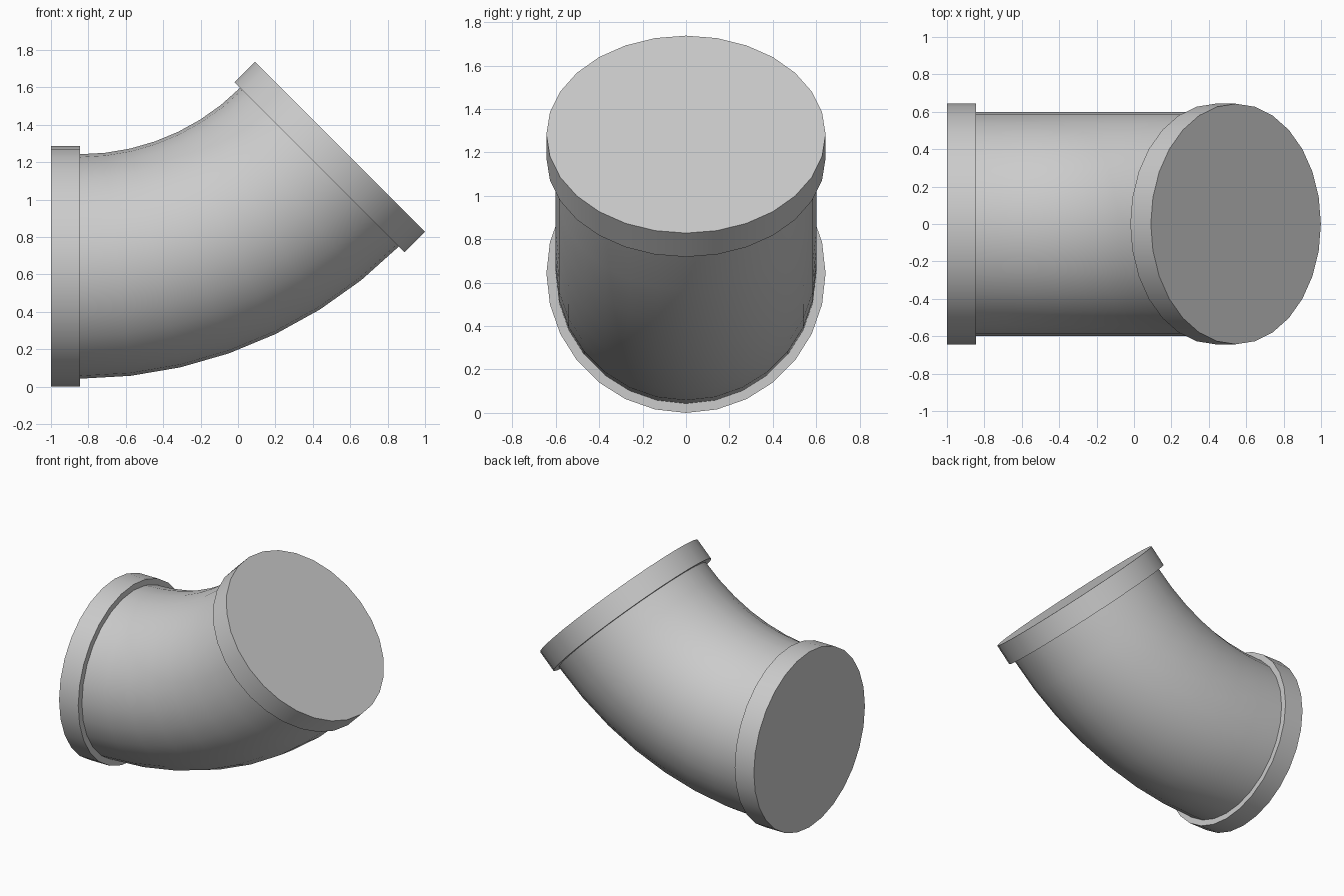
import bpy
import bmesh
from math import radians
from mathutils import Matrix, Vector

cube = bpy.data.objects.get("Cube")
if cube:
    bpy.data.objects.remove(cube, do_unlink=True)

SIDES = 28
COLLAR_R, COLLAR_T = 0.643, 0.155
PIPE_R, BEND_R = 0.6, 1.81
BEND = radians(45)

grey = bpy.data.materials.new("plain_grey")
grey.use_nodes = True
grey.diffuse_color = (0.6, 0.6, 0.6, 1)
grey.node_tree.nodes["Principled BSDF"].inputs["Base Color"].default_value = (0.6, 0.6, 0.6, 1)

# Bend layout: the start ring faces +x, the pivot lies straight above it
start = Vector((COLLAR_T - 1, 0, COLLAR_R))
pivot = start + Vector((0, 0, BEND_R))
face_x = Matrix.Rotation(radians(90), 4, 'Y')
turn = Matrix.Translation(pivot) @ Matrix.Rotation(-BEND, 4, 'Y') @ Matrix.Translation(-pivot)


def finish(name, bm):
    bmesh.ops.recalc_face_normals(bm, faces=bm.faces)
    mesh = bpy.data.meshes.new(name)
    bm.to_mesh(mesh)
    bm.free()
    mesh.materials.append(grey)
    obj = bpy.data.objects.new(name, mesh)
    bpy.context.collection.objects.link(obj)
    bpy.ops.object.select_all(action='DESELECT')
    obj.select_set(True)
    bpy.context.view_layer.objects.active = obj
    bpy.ops.object.shade_smooth_by_angle(angle=radians(35))


def collar(name, offset, placement):
    bm = bmesh.new()
    spot = Matrix.Translation(start + Vector((offset, 0, 0)))
    bmesh.ops.create_cone(bm, cap_ends=True, segments=SIDES, radius1=COLLAR_R,
                          radius2=COLLAR_R, depth=COLLAR_T,
                          matrix=placement @ spot @ face_x)
    finish(name, bm)


# Curved pipe: a ring swept around the pivot
bm = bmesh.new()
bmesh.ops.create_circle(bm, segments=SIDES, radius=PIPE_R,
                        matrix=Matrix.Translation(start) @ face_x)
bmesh.ops.spin(bm, geom=bm.edges[:], cent=pivot, axis=(0, -1, 0),
               angle=BEND, steps=7)
finish("curved_pipe", bm)

# Closed collars at both ends
collar("straight_end_collar", -COLLAR_T / 2, Matrix.Identity(4))
collar("angled_end_collar", COLLAR_T / 2, turn)
